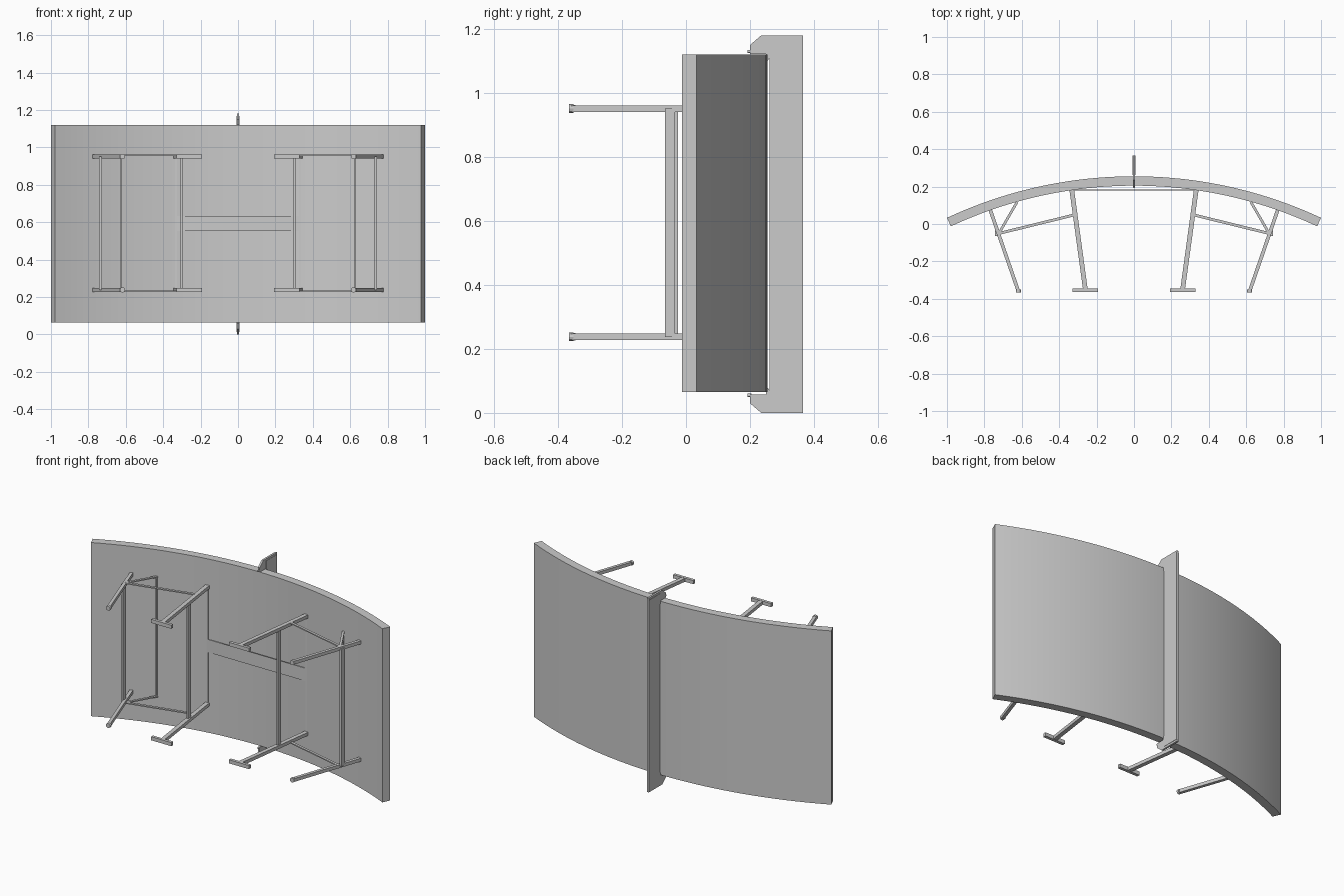
import bpy, bmesh, math
from mathutils import Vector, Matrix

cube = bpy.data.objects.get("Cube")
if cube:
    bpy.data.objects.remove(cube, do_unlink=True)

grey = bpy.data.materials.new("light grey")
grey.use_nodes = True
colour = (0.6, 0.6, 0.6, 1)
grey.diffuse_color = colour
grey.node_tree.nodes["Principled BSDF"].inputs["Base Color"].default_value = colour


def finish(name, bm):
    bmesh.ops.recalc_face_normals(bm, faces=bm.faces)
    mesh = bpy.data.meshes.new(name)
    bm.to_mesh(mesh)
    bm.free()
    mesh.materials.append(grey)
    ob = bpy.data.objects.new(name, mesh)
    bpy.context.collection.objects.link(ob)
    return ob


def extrude(name, points, offset):
    """Closed outline pushed along an offset."""
    bm = bmesh.new()
    face = bm.faces.new([bm.verts.new(p) for p in points])
    new = bmesh.ops.extrude_face_region(bm, geom=[face])["geom"]
    bmesh.ops.translate(bm, vec=offset,
                        verts=[v for v in new if isinstance(v, bmesh.types.BMVert)])
    return finish(name, bm)


def box(name, centre, size):
    bm = bmesh.new()
    bmesh.ops.create_cube(bm, size=1, matrix=Matrix.Translation(centre)
                          @ Matrix.Diagonal((*size, 1)))
    return finish(name, bm)


def bar(name, a, b, z, width, height):
    """Flat bar between two plan points at height z."""
    a, b = Vector((*a, z)), Vector((*b, z))
    d = b - a
    turn = Matrix.Rotation(math.atan2(d.y, d.x), 4, 'Z')
    bm = bmesh.new()
    bmesh.ops.create_cube(bm, size=1, matrix=Matrix.Translation((a + b) / 2) @ turn
                          @ Matrix.Diagonal((d.length, width, height, 1)))
    return finish(name, bm)


def wheel(name, centre, radius, length):
    bm = bmesh.new()
    bmesh.ops.create_cone(bm, cap_ends=True, segments=12, radius1=radius,
                          radius2=radius, depth=length,
                          matrix=Matrix.Translation(centre) @ Matrix.Rotation(math.pi / 2, 4, 'X'))
    return finish(name, bm)


# Curved board
R, THICK, CY, STEPS = 2.363, 0.05, -2.108, 40
SWEEP = math.asin(1 / R)
angles = [SWEEP * (2 * i / STEPS - 1) for i in range(STEPS + 1)]


def arc(r, seq):
    return [(r * math.sin(t), CY + r * math.cos(t), 0.065) for t in seq]


board = extrude("curved_board", arc(R, angles) + arc(R - THICK, angles[::-1]), (0, 0, 1.055))
bpy.ops.object.select_all(action='DESELECT')
board.select_set(True)
bpy.context.view_layer.objects.active = board
bpy.ops.object.shade_smooth_by_angle(angle=math.radians(30))

# Centre divider with hooks that clip round the board
MID = 0.59
half = [(0.365, 0.59), (0.235, 0.59), (0.2, 0.56), (0.2, 0.532),
        (0.25, 0.532), (0.25, 0.505), (0.262, 0.52)]
outline = [(y, MID + h) for y, h in half] + [(y, MID - h) for y, h in half[::-1]]
extrude("divider_frame", [(-0.006, y, z) for y, z in outline], (0.012, 0, 0))
box("divider_panel", (0, 0.313, MID), (0.016, 0.104, 1.156))
for z in (0.055, 1.13):
    wheel("clip_bolt", (0, 0.198, z), 0.005, 0.012)

# Legs, feet and braces, mirrored to both sides and both levels
LOW, HIGH = 0.238, 0.951
for s, side in ((1, "left"), (-1, "right")):
    for z, out, level in ((LOW, -1, "lower"), (HIGH, 1, "upper")):
        tag = f"{side}_{level}"
        bar("inner_leg_" + tag, (s * 0.333, 0.185), (s * 0.26, -0.35), z, 0.025, 0.02)
        box("inner_foot_" + tag, (s * 0.261, -0.355, z), (0.135, 0.018, 0.022))
        bar("outer_leg_" + tag, (s * 0.772, 0.085), (s * 0.618, -0.36), z, 0.019, 0.02)
        wheel("outer_foot_" + tag, (s * 0.618, -0.358, z), 0.014, 0.014)
        edge = z + out * 0.007
        bar("long_brace_" + tag, (s * 0.72, -0.05), (s * 0.322, 0.048), edge, 0.015, 0.007)
        bar("short_brace_" + tag, (s * 0.722, -0.05), (s * 0.625, 0.118), edge, 0.014, 0.007)

    # Crossbars joining the lower and upper legs
    mid, tall = (LOW + HIGH) / 2, HIGH - LOW
    box("inner_crossbar_" + side, (s * 0.302, -0.04, mid), (0.009, 0.03, tall))
    box("outer_crossbar_" + side, (s * 0.735, -0.05, mid), (0.014, 0.03, tall))
    box("inner_mount_" + side, (s * 0.332, 0.184, mid), (0.012, 0.008, tall))
    box("outer_mount_" + side, (s * 0.627, 0.112, mid), (0.008, 0.008, tall))

# Flat strip tying the two inner frames together
box("centre_strip", (0, 0.182, 0.593), (0.66, 0.005, 0.078))
